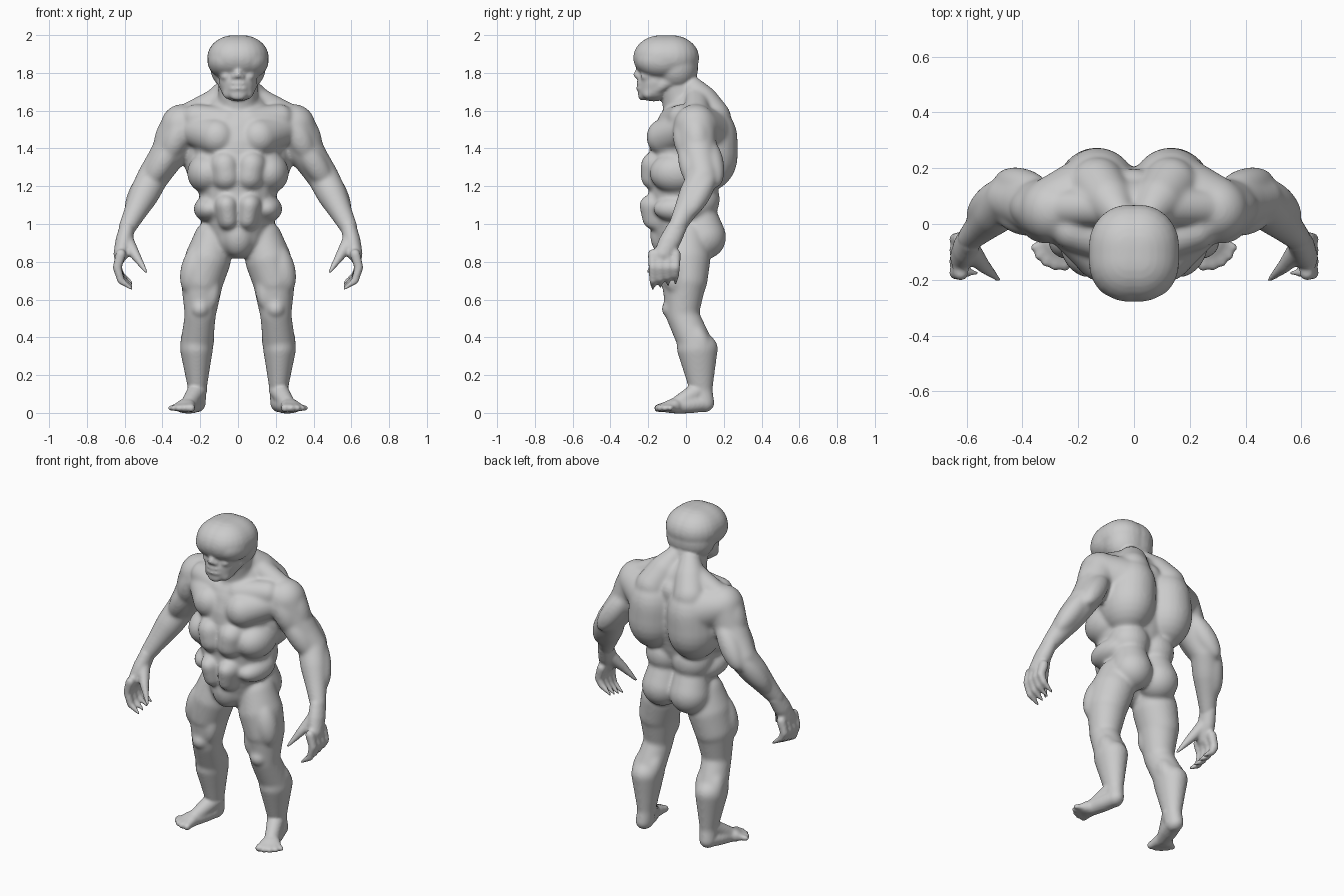
import bpy
import bmesh
import math
from mathutils import Matrix, Vector

default = bpy.data.objects.get("Cube")
if default:
    bpy.data.objects.remove(default, do_unlink=True)

# Directions and the joints that the muscles hang from
OUT, BACK, UP = Matrix.Identity(3)
SHOULDER = Vector((.295, .05, 1.52))
BICEP = Vector((.35, .06, 1.4))
ELBOW = Vector((.45, .09, 1.25))
WRIST = Vector((.587, -.05, .98))
KNUCKLES = Vector((.62, -.12, .84))
HIP = Vector((.13, 0, .92))
THIGH = Vector((.19, -.01, .7))
KNEE = Vector((.2, -.02, .52))
CALF = Vector((.22, .06, .34))
ANKLE = Vector((.215, .08, .12))
HEEL = Vector((.22, .09, .05))
INSTEP = Vector((.265, -.05, .035))

# Unit ball used as the clay for every part
clay = bmesh.new()
bmesh.ops.create_uvsphere(clay, u_segments=24, v_segments=14, radius=1)
clay_points = [vert.co.copy() for vert in clay.verts]
clay_faces = [[vert.index for vert in face.verts] for face in clay.faces]
clay.free()

points, faces = [], []


def add_clay(matrix):
    first = len(points)
    points.extend(matrix @ point for point in clay_points)
    faces.extend([first + index for index in face] for face in clay_faces)


def lump(centre, width, depth=1, height=1):
    """Upright ellipsoid; depth and height are relative to its width."""
    size = Matrix.Diagonal((width, width * depth, width * height, 1))
    add_clay(Matrix.Translation(centre) @ size)


def limb(start, end, *widths, depth=1, height=1, steps=14):
    """Row of lumps whose widths are spread evenly from start to end."""
    start, end = Vector(start), Vector(end)
    for step in range(steps + 1):
        t = step / steps
        place = t * (len(widths) - 1)
        low = min(int(place), len(widths) - 2)
        width = widths[low] + (widths[low + 1] - widths[low]) * (place - low)
        lump(start.lerp(end, t), width, depth, height)


def muscle(start, end, thick, shift=Vector()):
    """Spindle between two points, pushed sideways by shift."""
    span = end - start
    turn = span.to_track_quat('Z', 'Y').to_matrix().to_4x4()
    size = Matrix.Diagonal((thick, thick, span.length / 2 + thick, 1))
    add_clay(Matrix.Translation((start + end) / 2 + shift) @ turn @ size)


def build_head():
    # Domed skull in two lobes, with nape and heavy brow
    limb((.02, -.13, 1.88), (.02, -.08, 1.88), .143, .143, depth=1.05, height=.84)
    lump((.02, -.05, 1.83), .128, depth=.9)
    lump((.065, -.13, 1.865), .098, depth=1.38, height=.95)
    # Face and jaw
    limb((0, -.14, 1.8), (0, -.17, 1.7), .1, .1, .085, height=.6)
    limb((.08, -.08, 1.76), (.05, -.2, 1.69), .035, .03)
    lump((.06, -.19, 1.78), .035, depth=1.5, height=.7)
    # Nose, nostrils, lips and chin
    limb((0, -.25, 1.81), (0, -.26, 1.79), .017, .02)
    lump((.02, -.25, 1.78), .016)
    for z in (1.744, 1.717):
        lump((0, -.24, z), .05, depth=.5, height=.22)
    lump((0, -.23, 1.68), .045, depth=.55, height=.6)


def build_torso():
    # Neck, and core from groin to collar
    limb((0, -.01, 1.58), (0, -.05, 1.8), .105, .105)
    limb((0, -.06, .95), (0, .03, 1.56), .135, .19, .225, .24, .17, depth=.84)
    limb((0, .12, 1.56), (0, .09, 1.2), .08, .07)
    # Broad back lobes, shoulder blades, neck slopes and loins
    limb((.13, .1, 1.45), (.135, .095, 1.36), .15, .155, depth=1.16, height=1.25)
    limb((.15, .11, 1.48), SHOULDER + BACK * .02, .14, .1)
    limb((.05, .03, 1.73), (.13, .14, 1.56), .055, .09, .1)
    limb((.06, .06, 1.68), (.25, .06, 1.58), .068, .068)
    lump((.09, .06, 1.13), .12)
    # Chest
    limb((.11, -.11, 1.46), SHOULDER, .1, .09, .08)
    limb((.06, -.07, 1.54), (.22, -.02, 1.56), .08, .075)
    # Belly panels, ribs and flanks
    limb((.07, -.13, 1.31), (.06, -.13, 1.25), .085, .085, depth=1.3)
    limb((.06, -.13, 1.1), (.05, -.13, 1.02), .07, .06, depth=1.7)
    lump((.16, -.05, 1.27), .11, depth=1.3)
    lump((.15, -.03, 1.08), .085, depth=1.7, height=.85)
    lump((0, -.1, .94), .09, height=1.3)
    # Buttocks
    limb((.09, .07, 1.03), (.095, .095, .93), .1, .118)


def build_arm():
    limb(SHOULDER, BICEP, .115, .1)
    limb(BICEP, ELBOW, .1, .09, .084)
    limb(ELBOW, WRIST, .084, .08, .062, .047)
    # Cap of the shoulder, front and side
    muscle(SHOULDER, BICEP, .075, OUT * .035 + UP * .02)
    muscle(SHOULDER, BICEP, .07, -BACK * .055)
    # Upper arm front and back, then forearm
    muscle(BICEP, ELBOW, .065, -BACK * .05)
    muscle(BICEP, ELBOW, .065, BACK * .06)
    muscle(ELBOW, ELBOW.lerp(WRIST, .6), .06, OUT * .025 + BACK * .03)


def build_leg():
    limb(HIP, THIGH, .105, .123, .113, depth=1.1)
    limb(THIGH, KNEE, .113, .098, .083, depth=1.05)
    limb(KNEE, CALF, .083, .088, depth=1.05)
    limb(CALF, ANKLE, .088, .068, .049, depth=1.25)
    limb(ANKLE, HEEL, .049, .05, depth=1.25)
    # Thigh bulges and kneecap
    muscle(HIP.lerp(THIGH, .4), THIGH, .07, OUT * .06 - BACK * .05)
    muscle(THIGH, THIGH.lerp(KNEE, .6), .05, -OUT * .05 - BACK * .05)
    lump(KNEE - BACK * .06 + UP * .03, .05)
    # Calf lobes
    for side in (OUT, -OUT):
        muscle(CALF, CALF.lerp(KNEE, .5), .055, side * .035 + BACK * .03)


def build_hand():
    limb(WRIST, KNUCKLES, .042, .046, .04, depth=1.3)
    # Thumb
    middle = Vector((.54, -.15, .83))
    limb((.59, -.09, .91), middle, .04, .026)
    limb(middle, (.485, -.2, .745), .026, .01)
    # Curled, pointed fingers
    for finger in range(4):
        root = KNUCKLES + BACK * (.04 * finger - .055)
        joint = root + OUT * .02 - UP * .07
        bend = joint - OUT * .02 - UP * (.07 - .01 * finger)
        limb(root, joint, .028, .024)
        limb(joint, bend, .024, .02)
        limb(bend, bend - OUT * .06 - UP * .045, .02, .009)


def build_foot():
    limb(HEEL, INSTEP, .05, .05, .045, height=.9)
    limb(ANKLE - BACK * .01, INSTEP + UP * .01, .052, .045, .04)
    # Toes fan outward from the instep
    for toe in range(5):
        angle = math.radians(20 * toe - 100)
        aim = OUT * math.cos(angle) + BACK * math.sin(angle)
        size = .027 - .002 * toe
        limb(INSTEP + aim * .03, INSTEP + aim * .1 - UP * .01, .036, size, size * .8)


def fuse_skin(skin, voxel, rounds):
    """Melt a mesh's overlapping lumps together and soften the creases."""
    fuse = skin.modifiers.new("fuse", 'REMESH')
    fuse.mode = 'VOXEL'
    fuse.voxel_size = voxel
    fuse.use_smooth_shade = True
    soften = skin.modifiers.new("soften", 'SMOOTH')
    soften.factor = .5
    soften.iterations = rounds
    bpy.ops.object.select_all(action='DESELECT')
    skin.select_set(True)
    bpy.context.view_layer.objects.active = skin
    bpy.ops.object.convert(target='MESH')


def make_part(name, builders, rounds):
    """Build one side, mirror it and fuse it."""
    points.clear()
    faces.clear()
    for build in builders:
        build()
    mesh = bpy.data.meshes.new(name)
    mesh.from_pydata(points, [], faces)
    part = bpy.data.objects.new(name, mesh)
    bpy.context.collection.objects.link(part)
    part.modifiers.new("other side", 'MIRROR').use_mirror_merge = False
    fuse_skin(part, .0075, rounds)
    return part


# Soft muscles, crisper head and hands, joined into one skin
details = make_part("details", (build_head, build_hand, build_foot), 4)
body = make_part("body", (build_torso, build_arm, build_leg), 22)
details.select_set(True)
bpy.ops.object.join()
fuse_skin(body, .0075, 4)
bpy.ops.object.shade_smooth()

# Plain grey clay
grey = bpy.data.materials.new("clay grey")
grey.use_nodes = True
colour = (.6, .6, .6, 1)
grey.diffuse_color = colour
grey.node_tree.nodes["Principled BSDF"].inputs["Base Color"].default_value = colour
body.data.materials.clear()
body.data.materials.append(grey)
